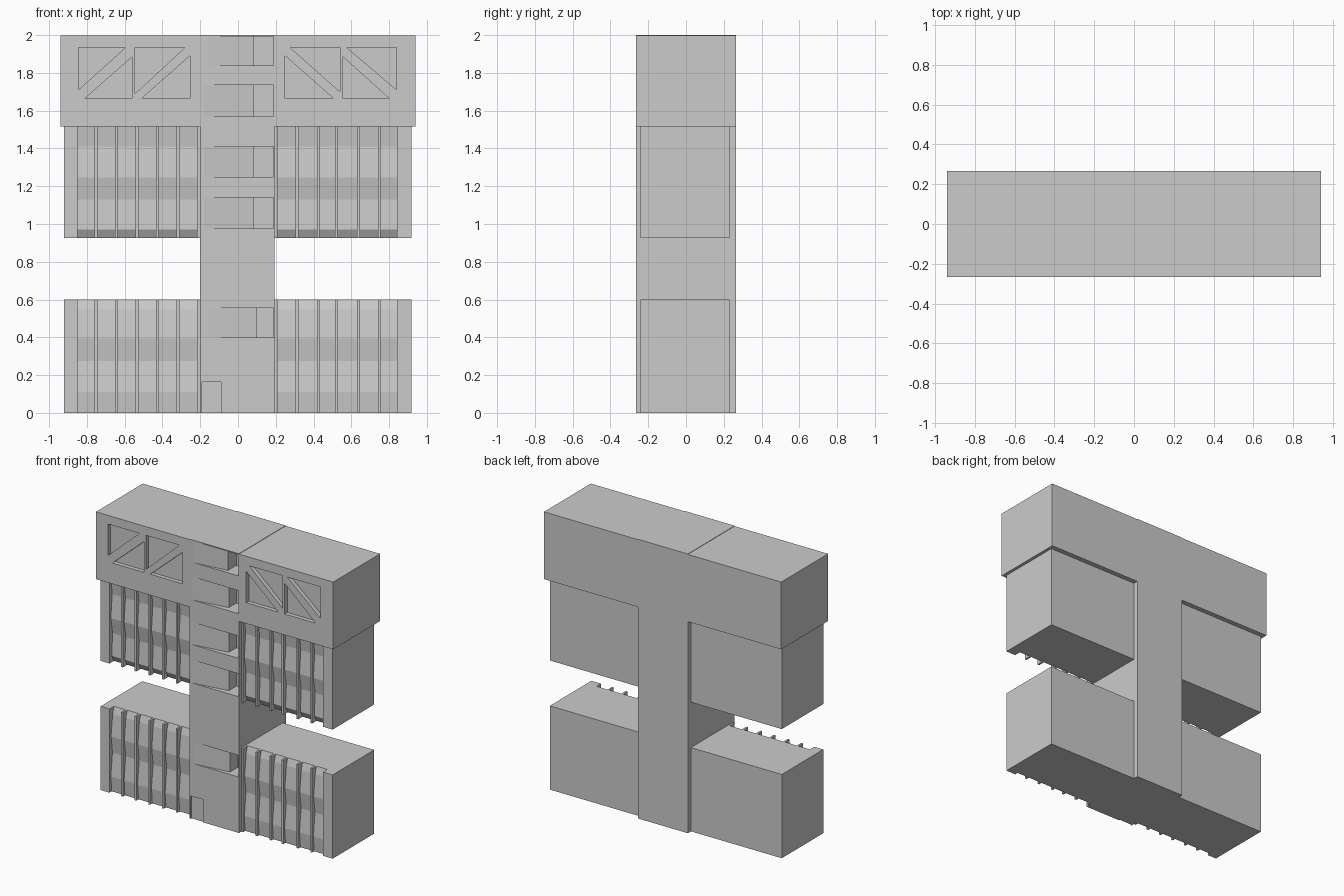
import bpy, bmesh

if "Cube" in bpy.data.objects:
    bpy.data.objects.remove(bpy.data.objects["Cube"])

def make(name, solids):
    """Each solid is (axis, profile points, low, high): a profile extruded along an axis."""
    bm = bmesh.new()
    for axis, pts, lo, hi in solids:
        rings = []
        for d in (lo, hi):
            co = [{'x': (d, a, b), 'y': (a, d, b), 'z': (a, b, d)}[axis] for a, b in pts]
            rings.append([bm.verts.new(c) for c in co])
        n = len(pts)
        bm.faces.new(rings[0])
        bm.faces.new(rings[1][::-1])
        for i in range(n):
            j = (i + 1) % n
            bm.faces.new((rings[0][i], rings[1][i], rings[1][j], rings[0][j]))
    bmesh.ops.recalc_face_normals(bm, faces=bm.faces)
    me = bpy.data.meshes.new(name)
    bm.to_mesh(me)
    bm.free()
    ob = bpy.data.objects.new(name, me)
    bpy.context.collection.objects.link(ob)
    return ob

def box(x0, x1, y0, y1, z0, z1):
    return ('z', [(x0, y0), (x1, y0), (x1, y1), (x0, y1)], z0, z1)

def cut(ob, solids):
    cutter = make(ob.name + "_cutter", solids)
    cutter.hide_render = True
    mod = ob.modifiers.new("recesses", 'BOOLEAN')
    mod.operation, mod.solver, mod.object = 'DIFFERENCE', 'EXACT', cutter
    bpy.context.view_layer.objects.active = ob
    bpy.ops.object.modifier_apply(modifier=mod.name)
    bpy.data.objects.remove(cutter)

FRONT, BACK = -0.265, 0.265
CL, CR = -0.2, 0.193

# central tower with angled balcony recesses and a shallow door
core = make("central_tower", [box(CL, CR, FRONT, BACK, 0, 2.0)])

def balcony(z0, z1, x0=-0.18, xs=0.085, d=0.04):
    return ('z', [(x0, FRONT), (x0, FRONT - 0.05), (CR - 0.004, FRONT - 0.05),
                  (CR - 0.004, -0.14), (xs, -0.14), (xs, FRONT + d)], z0, z1)

cut(core, [balcony(1.84, 1.993, -0.16, 0.085, 0.03), balcony(1.57, 1.735),
           balcony(1.25, 1.41), balcony(0.975, 1.14),
           balcony(0.4, 0.555, -0.16, 0.1, 0.03),
           box(-0.19, -0.09, -0.3, FRONT + 0.008, -0.05, 0.163)])

# top storey blocks with triangular truss recesses
trusses = {
    "left": [[(-.845, 1.935), (-.595, 1.935), (-.845, 1.71)],
             [(-.81, 1.665), (-.56, 1.665), (-.56, 1.885)],
             [(-.545, 1.935), (-.28, 1.935), (-.545, 1.69)],
             [(-.51, 1.665), (-.255, 1.665), (-.255, 1.89)]],
    "right": [[(.275, 1.935), (.54, 1.935), (.54, 1.70)],
              [(.25, 1.89), (.25, 1.665), (.505, 1.665)],
              [(.575, 1.935), (.84, 1.935), (.84, 1.71)],
              [(.555, 1.885), (.555, 1.665), (.80, 1.665)]],
}
for side, (x0, x1) in {"left": (-0.94, CL), "right": (CR, 0.94)}.items():
    top = make("top_storey_" + side, [box(x0, x1, FRONT, BACK, 1.515, 1.997)])
    cut(top, [('y', t, -0.3, FRONT + 0.03) for t in trusses[side]])

# wings: folded glazing profile (y, z), end pier and vertical fins
glazing = {
    "lower": [(-.215, 0), (-.225, .11), (-.207, .275), (-.222, .395), (-.205, .55), (-.19, .6)],
    "upper": [(-.19, .925), (-.215, .97), (-.205, 1.13), (-.225, 1.245), (-.21, 1.41), (-.222, 1.515)],
}
fins = {"left": [-.857, -.752, -.645, -.535, -.427, -.318, -.209],
        "right": [.201, .312, .424, .52, .638, .748, .848]}
for level, prof in glazing.items():
    z0, z1 = prof[0][1], prof[-1][1]
    for side, (x0, x1, p0, p1) in {"left": (-.86, CL, -.92, -.86),
                                   "right": (CR, .852, .852, .918)}.items():
        tag = level + "_" + side
        make("wing_" + tag, [('x', [(.23, z0)] + prof + [(.23, z1)], x0, x1)])
        make("end_pier_" + tag, [box(p0, p1, -.24, .23, z0, z1)])
        make("fins_" + tag, [box(x - .007, x + .007, -.24, -.18, z0, z1) for x in fins[side]])
